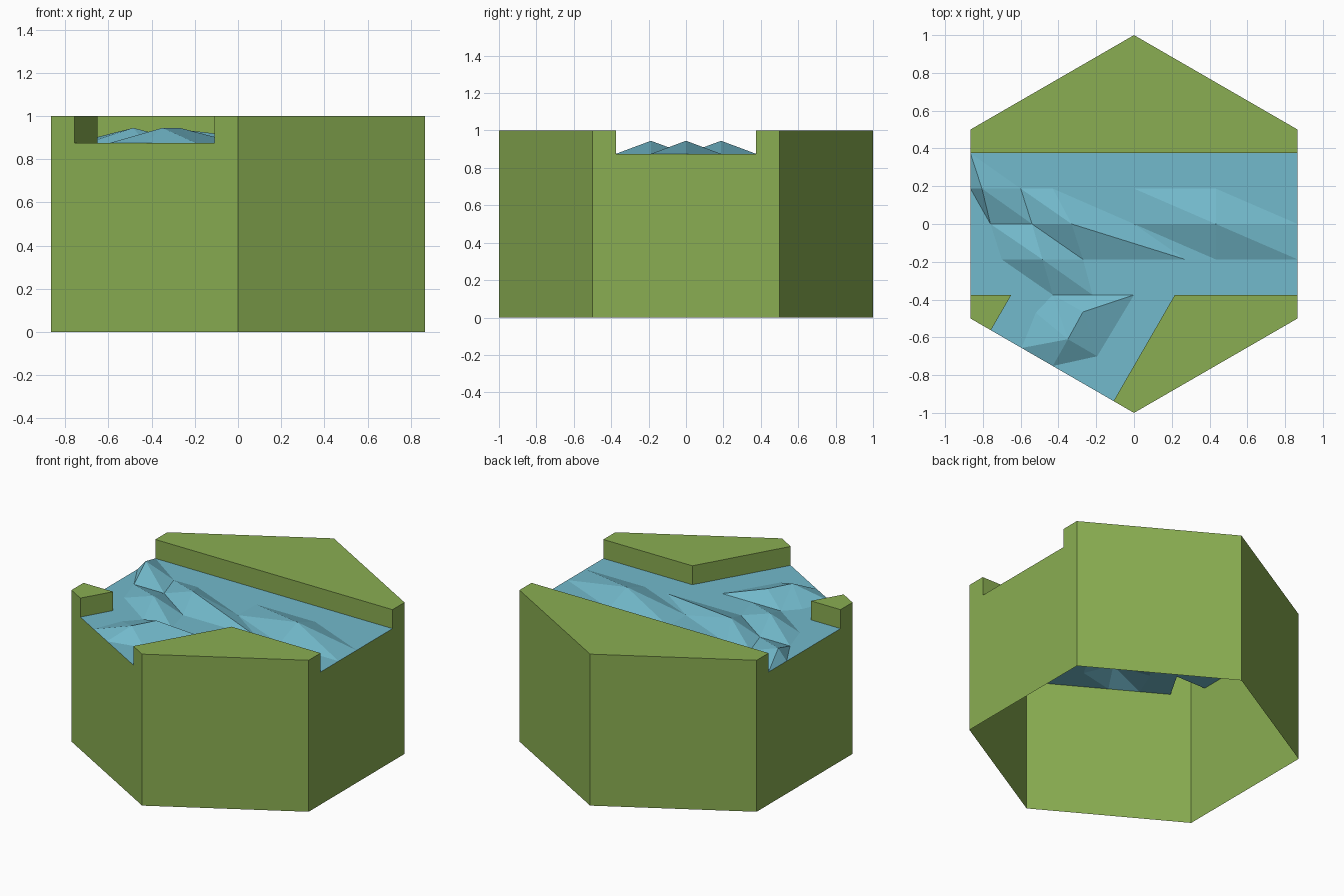
import bpy, bmesh, math
from mathutils import Vector
from mathutils.geometry import delaunay_2d_cdt

if "Cube" in bpy.data.objects:
    bpy.data.objects.remove(bpy.data.objects["Cube"])

H = math.sqrt(3) / 2          # half width of the hexagon
W = 0.375                     # half width of the river
BED, CREST, TOP = 0.875, 0.945, 1.0


def material(name, rgb):
    m = bpy.data.materials.new(name)
    m.diffuse_color = (*rgb, 1)
    m.use_nodes = True
    m.node_tree.nodes["Principled BSDF"].inputs["Base Color"].default_value = m.diffuse_color
    return m


def make_object(name, bm, mat):
    bmesh.ops.remove_doubles(bm, verts=bm.verts, dist=0.0005)
    me = bpy.data.meshes.new(name)
    bm.to_mesh(me)
    bm.free()
    me.materials.append(mat)
    ob = bpy.data.objects.new(name, me)
    bpy.context.collection.objects.link(ob)


def wall(bm, a, b, z0, z1):
    pts = [(*a, z0), (*b, z0), (*b, z1), (*a, z1)]
    bm.faces.new([bm.verts.new(p) for p in pts])


def rim(x):                   # y of the front left hexagon edge
    return -0.5 - (x + H) / math.sqrt(3)


grass = material("grass green", (0.254, 0.423, 0.084))
water = material("water blue", (0.171, 0.491, 0.604))

# Corners where the side branch of the river meets the banks and the rim
mouth_l, mouth_r = (-0.7578, rim(-0.7578)), (-0.1083, rim(-0.1083))
bend_l, bend_r = (-0.6495, -W), (0.2165, -W)

# Raised banks: counter-clockwise outline and the indices of river-facing edges
banks = [
    ([(-H, W), (H, W), (H, 0.5), (0, 1), (-H, 0.5)], {0}),
    ([(-H, -0.5), mouth_l, bend_l, (-H, -W)], {1, 2}),
    ([mouth_r, (0, -1), (H, -0.5), (H, -W), bend_r], {3, 4}),
]
bm = bmesh.new()
for outline, river_edges in banks:
    bm.faces.new([bm.verts.new((x, y, TOP)) for x, y in outline])
    for i, a in enumerate(outline):
        b = outline[(i + 1) % len(outline)]
        wall(bm, a, b, BED if i in river_edges else 0, TOP)
# Lower walls below the three river openings (the base is open underneath)
for a, b in [((H, -W), (H, W)), ((-H, W), (-H, -W)), (mouth_l, mouth_r)]:
    wall(bm, a, b, 0, BED)
make_object("hex_ground", bm, grass)

# River: outline, plus wave crests each with a ring of low points around it
Q = W / 2
rim_a, rim_b = (-0.595, rim(-0.595)), (-0.43, rim(-0.43))
outline = [(-H, W), (-H, Q), (-H, -W), bend_l, mouth_l, rim_a, rim_b,
           mouth_r, bend_r, (H, -W), (H, -Q), (H, 0), (H, W)]
p4, p5 = (-0.27, -0.465), (-0.35, -0.61)
waves = [
    ((0.433, 0), [(0, Q), (0.433, Q), (H, 0), (H, -Q), (0.433, -Q), (0, 0)]),
    ((-0.33, 0), [(-0.6, Q), (-0.43, Q), (0, 0), (0.27, -Q), (-0.27, -Q), (-0.54, 0)]),
    ((-0.805, Q), [(-H, W), (-0.6, Q), (-0.54, 0), (-0.76, 0), (-H, Q)]),
    ((-0.485, -Q), [(-0.76, 0), (-0.54, 0), (-0.27, -Q), (-0.22, -W), (-0.43, -W), (-0.7, -Q)]),
    (p4, [(-0.43, -W), (0, -W), (-0.195, -0.7), p5]),
    (p5, [(-0.43, -W), p4, (-0.195, -0.7), rim_b, rim_a, (-0.52, -0.47)]),
]
pts, edges = [], []


def index(p):
    if p not in pts:
        pts.append(p)
    return pts.index(p)


def loop(ring):
    for i, p in enumerate(ring):
        edges.append((index(p), index(ring[i - 1])))


loop(outline)
for crest, ring in waves:
    loop(ring)
    edges += [(index(crest), index(p)) for p in ring]

verts, _, tris, *_ = delaunay_2d_cdt([Vector(p) for p in pts], edges, [], 1, 1e-4)
crests = [Vector(c) for c, _ in waves]
bm = bmesh.new()
bv = [bm.verts.new((v.x, v.y, CREST if any((v - c).length < 0.002 for c in crests) else BED))
      for v in verts]
for t in tris:
    bm.faces.new([bv[i] for i in t])
for f in bm.faces:
    f.normal_update()
    if f.normal.z < 0:
        f.normal_flip()
make_object("river", bm, water)
